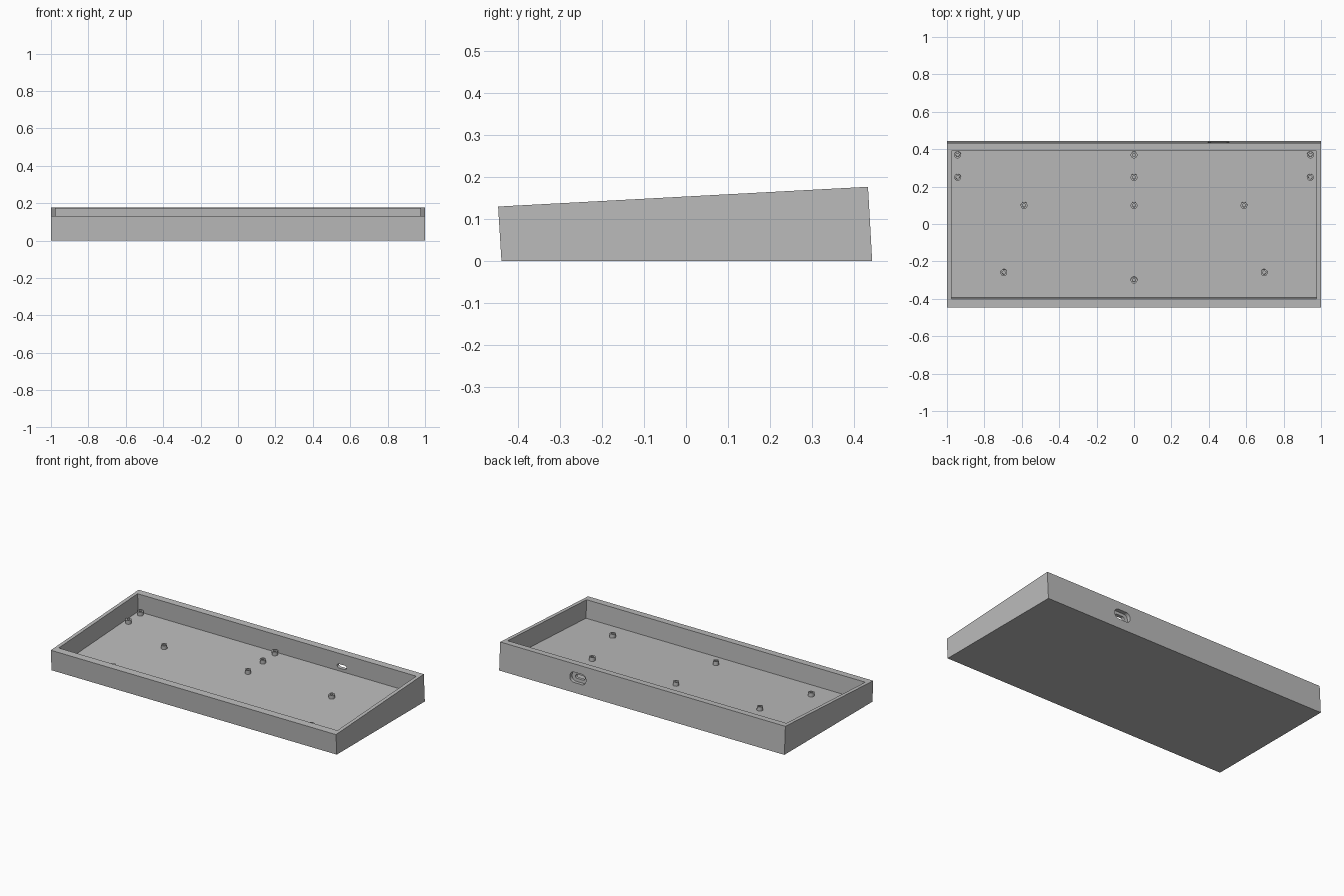
import bpy, bmesh, math
from mathutils import Matrix, Vector

cube = bpy.data.objects.get("Cube")
if cube:
    bpy.data.objects.remove(cube, do_unlink=True)

grey = bpy.data.materials.new("plain grey")
grey.use_nodes = True
grey.diffuse_color = (0.5, 0.5, 0.5, 1)
grey.node_tree.nodes["Principled BSDF"].inputs["Base Color"].default_value = (0.5, 0.5, 0.5, 1)

# The tray's top plane is tilted; tilted parts are placed from its front edge
TILT = math.atan2(0.047, 0.88)
FRAME = Matrix.Translation((0, -0.447, 0.13)) @ Matrix.Rotation(TILT, 4, 'X')
DEPTH = 0.115       # cavity depth below the rim
LENGTH = 0.881      # front to back along the rim


def finish(name, bm, matrix=Matrix()):
    bmesh.ops.transform(bm, matrix=matrix, verts=bm.verts)
    bmesh.ops.recalc_face_normals(bm, faces=bm.faces)
    mesh = bpy.data.meshes.new(name)
    bm.to_mesh(mesh)
    bm.free()
    mesh.materials.append(grey)
    ob = bpy.data.objects.new(name, mesh)
    bpy.context.collection.objects.link(ob)
    return ob


def prism(name, points, direction, matrix=Matrix()):
    bm = bmesh.new()
    face = bm.faces.new([bm.verts.new(p) for p in points])
    ext = bmesh.ops.extrude_face_region(bm, geom=[face])
    moved = [v for v in ext["geom"] if isinstance(v, bmesh.types.BMVert)]
    bmesh.ops.translate(bm, verts=moved, vec=Vector(direction))
    return finish(name, bm, matrix)


def cut(target, cutter):
    cutter.hide_render = True
    mod = target.modifiers.new("cut", 'BOOLEAN')
    mod.operation, mod.solver, mod.object = 'DIFFERENCE', 'EXACT', cutter
    bpy.context.view_layer.objects.active = target
    bpy.ops.object.modifier_apply(modifier=mod.name)
    bpy.data.objects.remove(cutter, do_unlink=True)


def slot(name, cx, cz, width, height, radius, start):
    # Rounded rectangle running backwards through the rear wall
    pts = []
    for i, (sx, sz) in enumerate([(1, 1), (-1, 1), (-1, -1), (1, -1)]):
        for k in range(7):
            a = math.radians(90 * i + 15 * k)
            pts.append((cx + sx * (width / 2 - radius) + radius * math.cos(a), start,
                        cz + sz * (height / 2 - radius) + radius * math.sin(a)))
    return prism(name, pts, (0, LENGTH + 0.05 - start, 0), FRAME)


# Wedge-shaped tray body
profile = [(-0.439, 0), (0.443, 0), (0.433, 0.177), (-0.447, 0.13)]
tray = prism("tray", [(-1, y, z) for y, z in profile], (2, 0, 0))

# Open cavity, parallel to the rim
front, back, side = 0.047, 0.838, 0.977
corners = [(-side, front), (side, front), (side, back), (-side, back)]
cut(tray, prism("cavity_cutter", [(x, y, -DEPTH) for x, y in corners],
                (0, 0, DEPTH + 0.1), FRAME))

# Cable port in the rear wall: wide outer recess and a narrow opening
cut(tray, slot("recess_cutter", 0.452, -0.083, 0.112, 0.064, 0.028, 0.858))
cut(tray, slot("opening_cutter", 0.452, -0.083, 0.066, 0.026, 0.0125, 0.80))


# Hollow screw posts standing on the floor
def post(name, x, y):
    bm = bmesh.new()
    ring = [bm.verts.new(p) for p in
            [(0.018, 0, -0.002), (0.018, 0, 0.024), (0.009, 0, 0.024), (0.009, 0, -0.002)]]
    edges = [bm.edges.new(pair) for pair in zip(ring, ring[1:])]
    bmesh.ops.spin(bm, geom=ring + edges, cent=(0, 0, 0), axis=(0, 0, 1),
                   angle=math.tau, steps=24)
    bmesh.ops.remove_doubles(bm, verts=bm.verts, dist=0.0005)
    ob = finish(name, bm, FRAME @ Matrix.Translation((x, y + 0.442, -DEPTH)))
    ob.select_set(True)
    bpy.context.view_layer.objects.active = ob
    bpy.ops.object.shade_smooth_by_angle(angle=math.radians(30))
    ob.select_set(False)


bpy.ops.object.select_all(action='DESELECT')
for i, y in enumerate([0.37, 0.25, 0.10, -0.30]):
    post(f"centre_post_{i + 1}", 0, y)
for label, s in (("left", 1), ("right", -1)):
    for i, (x, y) in enumerate([(0.943, 0.37), (0.943, 0.25), (0.588, 0.10), (0.696, -0.26)]):
        post(f"{label}_post_{i + 1}", s * x, y)
